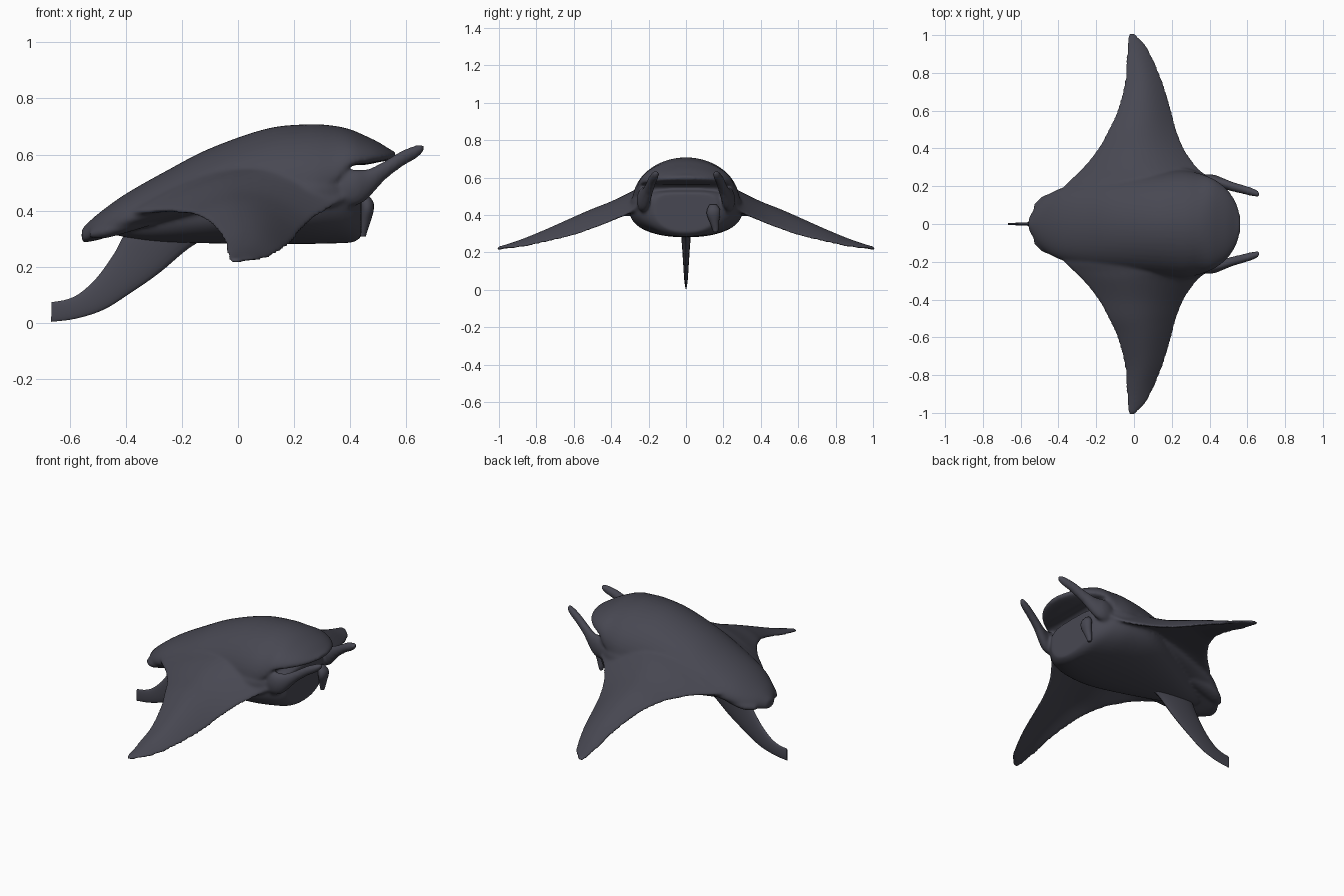
import bpy, bmesh, math
from math import sin, cos, pi

mat = bpy.data.materials.new("dark_slate_skin")
mat.diffuse_color = (0.064, 0.064, 0.084, 1)


def smooth_stations(st, n=5):
    """Catmull-Rom interpolation of a list of station tuples."""
    out = []
    for i in range(len(st) - 1):
        p0, p1, p2, p3 = st[max(i - 1, 0)], st[i], st[i + 1], st[min(i + 2, len(st) - 1)]
        for k in range(n):
            t = k / n
            out.append([0.5 * (2 * b + (c - a) * t + (2 * a - 5 * b + 4 * c - d) * t * t
                               + (3 * b - a - 3 * c + d) * t ** 3)
                        for a, b, c, d in zip(p0, p1, p2, p3)])
    return out + [list(st[-1])]


def loft(bm, rings):
    vs = [[bm.verts.new(p) for p in r] for r in rings]
    n = len(vs[0])
    for a, b in zip(vs, vs[1:]):
        for i in range(n):
            j = (i + 1) % n
            bm.faces.new((a[i], a[j], b[j], b[i]))
    bm.faces.new(vs[0][::-1])
    bm.faces.new(vs[-1])


def finish(bm, name):
    bmesh.ops.recalc_face_normals(bm, faces=bm.faces)
    me = bpy.data.meshes.new(name)
    bm.to_mesh(me)
    bm.free()
    me.materials.append(mat)
    ob = bpy.data.objects.new(name, me)
    bpy.context.collection.objects.link(ob)
    for p in me.polygons:
        p.use_smooth = True
    return ob


def spow(v, e):
    return math.copysign(abs(v) ** e, v)


def hull(bm, st, e_top, e_low, n=48):
    """Hull along x from (x, half width, top, rim, bottom)."""
    rings = []
    for x, w, top, rim, bot in smooth_stations(st):
        r = []
        for i in range(n):
            a = 2 * pi * i / n
            up = sin(a) >= 0
            e = e_top if up else e_low
            r.append((x, w * spow(cos(a), e), rim + (top - rim if up else rim - bot) * spow(sin(a), e)))
        rings.append(r)
    loft(bm, rings)


body = bmesh.new()
# domed back with overhanging upper lip
hull(body, [(-.558, .03, .335, .31, .285), (-.5, .12, .388, .33, .295), (-.4, .185, .46, .37, .325),
            (-.25, .225, .545, .41, .36), (-.1, .25, .622, .44, .38), (.1, .275, .692, .46, .40),
            (.25, .285, .708, .48, .42), (.34, .27, .703, .51, .47), (.40, .25, .69, .56, .555),
            (.45, .222, .669, .577, .562), (.5, .178, .645, .585, .572), (.54, .115, .62, .593, .58),
            (.563, .045, .608, .598, .588)], 1.02, 0.8)
# belly and lower jaw
hull(body, [(-.43, .05, .37, .34, .31), (-.3, .11, .43, .37, .29), (-.1, .21, .5, .39, .283),
            (.1, .29, .52, .41, .281), (.25, .30, .53, .43, .281), (.35, .27, .53, .44, .283),
            (.41, .215, .53, .42, .287), (.44, .17, .52, .42, .305)], 0.5, 0.92)

# wings: (y, trailing x, leading x, trailing z, leading z, crest z, thickness)
wing = [(.12, -.42, .43, .39, .48, .57, .13), (.2, -.37, .425, .40, .475, .56, .12),
        (.25, -.32, .395, .403, .46, .545, .10), (.3, -.27, .335, .405, .42, .522, .085),
        (.4, -.19, .265, .40, .375, .473, .062), (.5, -.135, .225, .385, .335, .432, .05),
        (.6, -.09, .198, .352, .30, .388, .042), (.75, -.05, .153, .298, .263, .322, .032),
        (.87, -.042, .103, .26, .238, .273, .024), (.95, -.035, .06, .24, .23, .246, .02),
        (1.008, -.03, .005, .229, .226, .23, .018)]
# curled head fins: (x, y, z, radius y, radius z)
horn = [(.30, .20, .45, .03, .06), (.37, .222, .475, .037, .065), (.42, .228, .482, .034, .065),
        (.46, .218, .493, .03, .055), (.52, .198, .54, .026, .036), (.58, .182, .582, .024, .03),
        (.63, .168, .607, .022, .025), (.656, .16, .62, .017, .018), (.664, .157, .624, .008, .009)]
lobe = [(-.53, .09, .315, .015, .012), (-.48, .11, .325, .04, .025),
        (-.4, .12, .35, .05, .03), (-.3, .12, .38, .04, .03)]
for s in (1, -1):
    rings = []
    for y, xt, xl, zt, zl, zc, th in smooth_stations(wing):
        top, low = [], []
        for i in range(21):
            t = (1 - cos(pi * i / 20)) / 2
            z = zt + (zl - zt) * t + (zc - (zt + zl) / 2) * sin(pi * t) ** 0.9
            h = 0.01 + (th - 0.01) * sin(pi * t) ** 0.7
            x = xt + (xl - xt) * t
            top.append((x, s * y, z))
            low.append((x, s * y, z - h))
        rings.append(top + low[::-1])
    loft(body, rings)
    # head fins, and hind lobes beside the tail
    for st in (horn, lobe):
        loft(body, [[(x, s * (y + ry * cos(k * pi / 10)), z + rz * sin(k * pi / 10)) for k in range(20)]
                    for x, y, z, ry, rz in smooth_stations(st)])
ob = finish(body, "body_and_wings")
m = ob.modifiers.new("fuse", 'REMESH')
m.mode = 'VOXEL'
m.voxel_size = 0.008
m.use_smooth_shade = True
m = ob.modifiers.new("soften", 'SMOOTH')
m.factor = 0.5
m.iterations = 12

# tail blade: (upper x, upper z, lower x, lower z, half thickness)
tail = [(-.33, .37, -.10, .31, .03), (-.40, .32, -.18, .262, .026), (-.44, .25, -.28, .178, .02),
        (-.50, .165, -.38, .108, .015), (-.56, .108, -.48, .046, .011), (-.61, .083, -.58, .014, .008),
        (-.665, .073, -.667, .003, .005)]
bm = bmesh.new()
loft(bm, [[((a + c) / 2 + (a - c) / 2 * cos(k * pi / 10), w * sin(k * pi / 10),
            (b + d) / 2 + (b - d) / 2 * cos(k * pi / 10)) for k in range(20)]
          for a, b, c, d, w in smooth_stations(tail)])
finish(bm, "tail").data.set_sharp_from_angle(angle=math.radians(50))

# small hanging flap at one side of the jaw: (z, x, y, radius x, radius y)
flap = [(.455, .45, .145, .015, .02), (.43, .458, .147, .025, .034), (.40, .46, .147, .024, .035),
        (.36, .453, .152, .02, .024), (.33, .448, .157, .015, .018), (.308, .446, .158, .01, .012)]
bm = bmesh.new()
loft(bm, [[(x + rx * cos(k * pi / 8), y + ry * sin(k * pi / 8), z) for k in range(16)]
          for z, x, y, rx, ry in smooth_stations(flap)])
finish(bm, "jaw_flap")
